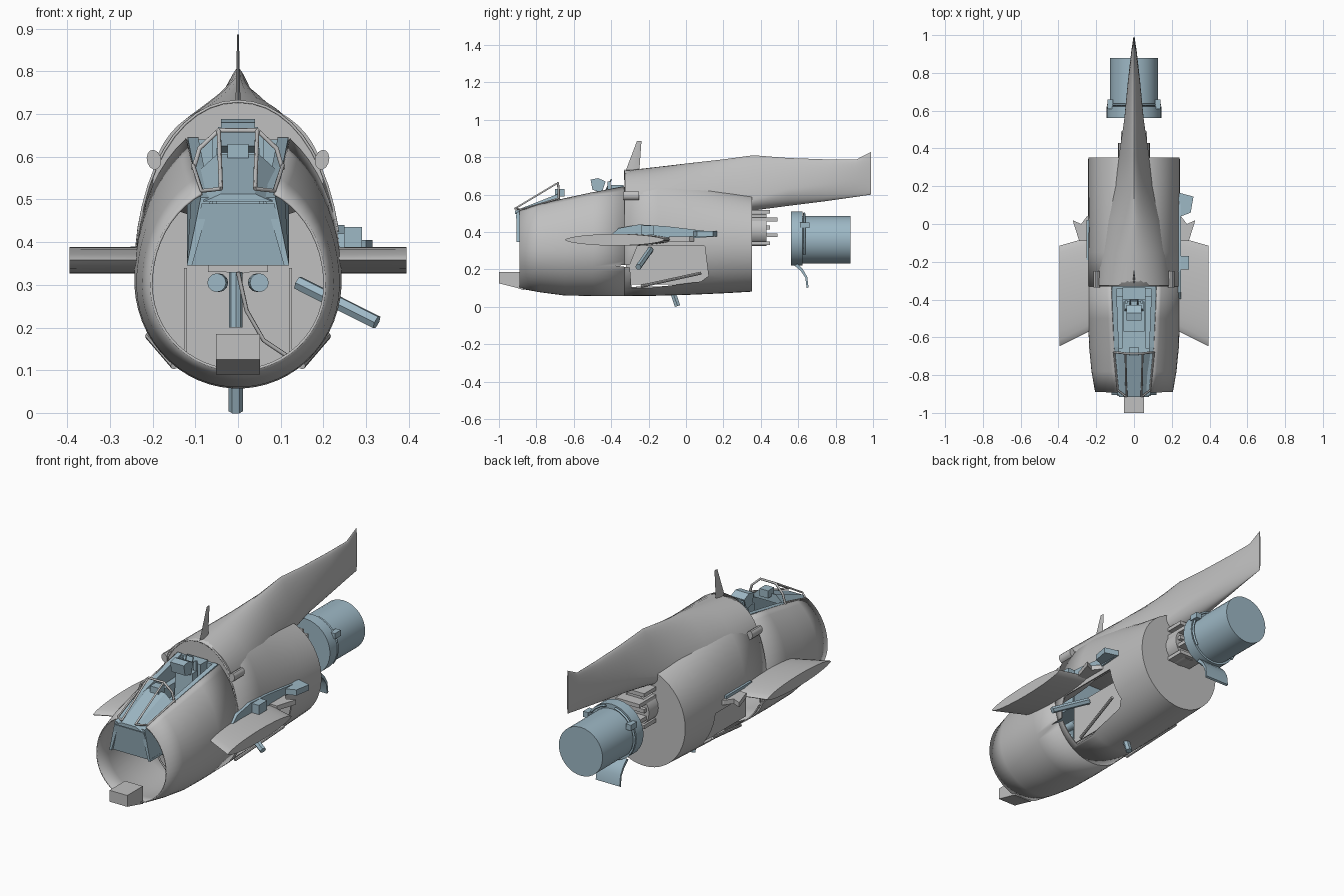
import bpy, bmesh, math
from mathutils import Vector

old = bpy.data.objects.get("Cube")
if old:
    bpy.data.objects.remove(old, do_unlink=True)


def material(name, rgb):
    m = bpy.data.materials.new(name)
    m.use_nodes = True
    m.diffuse_color = (*rgb, 1)
    m.node_tree.nodes["Principled BSDF"].inputs["Base Color"].default_value = (*rgb, 1)
    return m


GREY = material("skin grey", (0.53, 0.53, 0.53))
BLUE = material("primer blue", (0.34, 0.48, 0.56))


def finish(name, bm, mat, smooth=True):
    bmesh.ops.recalc_face_normals(bm, faces=bm.faces)
    me = bpy.data.meshes.new(name)
    bm.to_mesh(me)
    bm.free()
    ob = bpy.data.objects.new(name, me)
    bpy.context.collection.objects.link(ob)
    me.materials.append(mat)
    if smooth:
        bpy.ops.object.select_all(action='DESELECT')
        ob.select_set(True)
        bpy.context.view_layer.objects.active = ob
        bpy.ops.object.shade_smooth_by_angle(angle=math.radians(32))
    return ob


def loft(name, rings, mat, closed=True, cap_start=True, cap_end=True, smooth=True):
    bm = bmesh.new()
    vs = [[bm.verts.new(p) for p in r] for r in rings]
    n = len(vs[0])
    for a, b in zip(vs, vs[1:]):
        for i in range(n if closed else n - 1):
            j = (i + 1) % n
            bm.faces.new((a[i], a[j], b[j], b[i]))
    if cap_start:
        bm.faces.new(vs[0])
    if cap_end:
        bm.faces.new(vs[-1])
    return finish(name, bm, mat, smooth)


def box(name, x, y, z, mat):
    return loft(name, [[(a, y[0], z[0]), (a, y[1], z[0]), (a, y[1], z[1]), (a, y[0], z[1])]
                       for a in x], mat, smooth=False)


def plate(name, outline, x0, x1, mat):
    """Side outline (y, z) extruded across x."""
    return loft(name, [[(x, y, z) for y, z in outline] for x in (x0, x1)], mat, smooth=False)


def rod(name, a, b, r, mat, sides=8):
    a, b = Vector(a), Vector(b)
    q = (b - a).to_track_quat('Z', 'Y')
    rings = [[c + q @ Vector((r * math.cos(t), r * math.sin(t), 0))
              for t in (2 * math.pi * i / sides for i in range(sides))] for c in (a, b)]
    return loft(name, rings, mat)


def pipe(name, pts, r, mat):
    cu = bpy.data.curves.new(name, 'CURVE')
    cu.dimensions = '3D'
    cu.bevel_depth = r
    cu.bevel_resolution = 1
    cu.use_fill_caps = True
    s = cu.splines.new('POLY')
    s.points.add(len(pts) - 1)
    for p, co in zip(s.points, pts):
        p.co = (*co, 1)
    ob = bpy.data.objects.new(name, cu)
    cu.materials.append(mat)
    bpy.context.collection.objects.link(ob)
    return ob


def section(y, hw, bot, mid, top, power=2.0, gap=0.0, n=48):
    """Egg section; gap is the half width left open at the top."""
    start = math.asin((gap / hw) ** (power / 2)) if gap else 0
    ring = []
    for i in range(n):
        t = start + (2 * math.pi - 2 * start) * i / (n - 1 if gap else n)
        s, c = math.sin(t), math.cos(t)
        p = power if c > 0 else 2.0
        h = top - mid if c > 0 else mid - bot
        ring.append((math.copysign(abs(s) ** (2 / p), s) * hw, y,
                     mid + math.copysign(abs(c) ** (2 / p), c) * h))
    return ring


# Fuselage shells: open-topped nose and closed middle
nose = loft("front_fuselage", [section(*s) for s in (
    (-0.89, 0.203, 0.10, 0.30, 0.535, 2, 0.085),
    (-0.78, 0.222, 0.08, 0.30, 0.575, 2, 0.095),
    (-0.65, 0.235, 0.063, 0.30, 0.61, 2, 0.105),
    (-0.50, 0.24, 0.06, 0.31, 0.65, 2, 0.113),
    (-0.33, 0.24, 0.06, 0.32, 0.69, 2, 0.12))], GREY, False, False, False)
middle = loft("middle_fuselage", [section(*s) for s in (
    (-0.33, 0.24, 0.06, 0.32, 0.73, 2.1), (-0.15, 0.24, 0.062, 0.33, 0.715, 2.1),
    (0.02, 0.24, 0.067, 0.33, 0.68, 2), (0.2, 0.24, 0.075, 0.34, 0.63, 2),
    (0.35, 0.24, 0.083, 0.34, 0.60, 2))], GREY, True, False, True)

# Wheel bay openings on both sides
bay = [(-0.38, 0.22), (-0.30, 0.21), (-0.29, 0.08), (-0.27, 0.09), (0.08, 0.135),
       (0.12, 0.165), (0.10, 0.325), (-0.26, 0.325), (-0.30, 0.225)]
for ob in (nose, middle):
    m = ob.modifiers.new("skin", 'SOLIDIFY')
    m.thickness = 0.006
    m.offset = 0
for side, sx in (("left", 1), ("right", -1)):
    cutter = plate(side + "_bay_cutter", bay, sx * 0.13, sx * 0.3, GREY)
    cutter.hide_render = True
    cutter.hide_set(True)
    for ob in (nose, middle):
        m = ob.modifiers.new("bay", 'BOOLEAN')
        m.operation = 'DIFFERENCE'
        m.solver = 'EXACT'
        m.object = cutter
    plate(side + "_bay_liner", [(-0.32, 0.12), (0.13, 0.12), (0.13, 0.34), (-0.32, 0.34)],
          sx * 0.12, sx * 0.126, GREY)
    rod(side + "_bay_brace", (sx * 0.15, -0.24, 0.11), (sx * 0.21, 0.08, 0.18), 0.008, GREY)

    # Wing stub: thin lens section, wider at the tip
    rings = []
    for x, y0, y1 in ((0.2, -0.55, -0.06), (0.395, -0.648, -0.115)):
        ring = []
        for i in range(24):
            t = 2 * math.pi * i / 24
            f = 0.5 - 0.5 * math.cos(t)
            z = math.copysign(abs(math.sin(t)) ** 1.2, math.sin(t)) * 0.031
            ring.append((sx * x, y0 + (y1 - y0) * f, 0.358 + z))
        rings.append(ring)
    loft(side + "_wing_stub", rings, GREY)
    # Fairing behind the wing root
    loft(side + "_wing_fairing", [[(sx * x, y, z) for x, y in (
        (0.2, -0.09), (0.29, -0.09), (0.325, 0.02), (0.28, 0.0), (0.25, 0.04), (0.2, 0.06))]
        for z in (0.35, 0.375)], GREY, smooth=False)
    # Small scoop on the shoulder
    loft(side + "_shoulder_scoop", [[(sx * (0.197 + 0.015 * math.cos(t) + 0.008 * math.sin(t)), y,
          0.593 + 0.022 * math.sin(t) - 0.008 * math.cos(t)) for t in
          (2 * math.pi * i / 12 for i in range(12))] for y in (-0.335, -0.25)], GREY)

# Dorsal spine tapering to the tail
loft("dorsal_spine", [section(*s) for s in (
    (-0.325, 0.2, 0.5, 0.54, 0.728, 2), (-0.15, 0.19, 0.45, 0.52, 0.748, 1.8),
    (0.02, 0.16, 0.45, 0.52, 0.768, 1.6), (0.2, 0.11, 0.46, 0.54, 0.788, 1.4),
    (0.36, 0.08, 0.515, 0.57, 0.81, 1.3), (0.55, 0.052, 0.54, 0.62, 0.795, 1.5),
    (0.75, 0.033, 0.565, 0.65, 0.788, 1.7), (0.91, 0.015, 0.588, 0.68, 0.787, 2),
    (0.99, 0.003, 0.60, 0.70, 0.828, 2))], GREY)

# Blade antenna
loft("blade_antenna", [[(0, y0, z), (w, (y0 + y1) / 2, z), (0, y1, z), (-w, (y0 + y1) / 2, z)]
     for y0, y1, z, w in ((-0.325, -0.25, 0.72, 0.006), (-0.262, -0.238, 0.887, 0.002))], GREY)

# Intake ramp at the lip
plate("intake_ramp", [(-1.0, 0.185), (-0.87, 0.185), (-0.87, 0.09), (-0.9, 0.1), (-1.0, 0.125)],
      -0.052, 0.052, GREY)

# Cockpit tub
loft("cockpit_floor", [[(-0.12, y, z), (0.12, y, z), (0.12, y, z + 0.012), (-0.12, y, z + 0.012)]
     for y, z in ((-0.89, 0.345), (-0.33, 0.345))], BLUE, smooth=False)
loft("front_bulkhead", [[(-0.12, y, 0.345), (0.12, y, 0.345), (0.085, y - 0.02, 0.49),
     (-0.085, y - 0.02, 0.49)] for y in (-0.89, -0.88)], BLUE, smooth=False)
box("rear_bulkhead", (-0.115, 0.115), (-0.345, -0.33), (0.345, 0.64), BLUE)
for side, sx in (("left", 1), ("right", -1)):
    loft(side + "_cockpit_wall", [[(sx * 0.12, y, 0.345), (sx * w, y, z), (sx * (w - 0.025), y, z),
         (sx * 0.108, y, 0.345)] for y, w, z in ((-0.905, 0.087, 0.505), (-0.65, 0.105, 0.58),
         (-0.335, 0.118, 0.645))], BLUE, smooth=False)
    # Windscreen frame bars and side consoles
    pipe(side + "_windscreen_bar", [(sx * 0.04, -0.915, 0.525), (sx * 0.045, -0.69, 0.66)], 0.005, GREY)
    pipe(side + "_windscreen_sill", [(sx * 0.04, -0.915, 0.525), (sx * 0.085, -0.88, 0.52),
         (sx * 0.105, -0.68, 0.58)], 0.005, GREY)
    box(side + "_console", (sx * 0.06, sx * 0.105), (-0.66, -0.38), (0.45, 0.54), BLUE)
    box(side + "_seat_rail", (sx * 0.035, sx * 0.047), (-0.42, -0.405), (0.4, 0.67), BLUE)
pipe("windscreen_arch", [(-0.105, -0.68, 0.57), (-0.09, -0.68, 0.62), (-0.045, -0.685, 0.662),
     (0.045, -0.685, 0.662), (0.09, -0.68, 0.62), (0.105, -0.68, 0.57)], 0.006, GREY)
loft("instrument_coaming", [[(-w, y, z), (-w * 0.5, y, z + h), (w * 0.5, y, z + h), (w, y, z)]
     for y, w, z, h in ((-0.915, 0.08, 0.495, 0.018), (-0.68, 0.1, 0.56, 0.045))], BLUE, smooth=False)
box("gunsight", (-0.025, 0.025), (-0.70, -0.65), (0.59, 0.63), BLUE)

# Ejection seat
box("seat_pan", (-0.055, 0.055), (-0.57, -0.41), (0.42, 0.48), BLUE)
plate("seat_back", [(-0.46, 0.48), (-0.42, 0.48), (-0.41, 0.62), (-0.45, 0.62)], -0.05, 0.05, BLUE)
plate("headrest", [(-0.50, 0.625), (-0.45, 0.61), (-0.43, 0.67), (-0.47, 0.688), (-0.51, 0.68)],
      -0.04, 0.04, BLUE)
box("rear_equipment", (-0.06, 0.06), (-0.40, -0.335), (0.58, 0.65), BLUE)
pipe("seat_handle", [(-0.02, -0.43, 0.62), (-0.02, -0.40, 0.68), (0.02, -0.40, 0.68),
     (0.02, -0.43, 0.62)], 0.004, BLUE)

# Intake interior fittings
for sx in (1, -1):
    rod("intake_actuator", (sx * 0.05, -0.7, 0.305), (sx * 0.045, -0.4, 0.305), 0.022, BLUE, 12)
rod("intake_strut", (-0.005, -0.5, 0.2), (-0.005, -0.5, 0.33), 0.016, BLUE)
pipe("intake_hose", [(0, -0.7, 0.33), (0.02, -0.68, 0.24), (0.06, -0.66, 0.17), (0.12, -0.64, 0.13)],
     0.005, GREY)

# Wing root machinery on the left side
plate("root_hinge_plate", [(-0.40, 0.385), (-0.36, 0.42), (-0.25, 0.44), (-0.1, 0.43), (0.15, 0.40),
      (0.155, 0.375), (0.02, 0.365), (-0.2, 0.375)], 0.22, 0.25, BLUE)
loft("flap_bracket", [[(0.22, 0.03, z), (0.3, 0.06, z), (0.315, 0.145, z), (0.24, 0.165, z)]
     for z in (0.375, 0.405)], BLUE, smooth=False)
box("hinge_block", (0.24, 0.29), (-0.24, -0.17), (0.385, 0.435), BLUE)
box("right_root_strip", (-0.252, -0.236), (-0.19, 0.02), (0.375, 0.39), BLUE)
rod("left_stub_pipe", (0.14, -0.19, 0.305), (0.325, -0.255, 0.212), 0.017, BLUE, 6)
rod("belly_stub_pipe", (-0.005, -0.075, 0.09), (-0.005, -0.045, 0.004), 0.017, BLUE, 6)

# Exhaust duct and engine
rod("exhaust_duct", (0, 0.34, 0.41), (0, 0.43, 0.41), 0.085, GREY, 20)
for i in range(5):
    z = 0.33 + i * 0.042
    box("duct_rib", (-0.07, 0.07), (0.34, 0.45 + 0.04 * (i % 2)), (z, z + 0.02), GREY)
rod("engine_case", (0, 0.6, 0.358), (0, 0.88, 0.358), 0.128, BLUE, 32)
rod("engine_flange", (0, 0.562, 0.365), (0, 0.622, 0.365), 0.145, BLUE, 32)
loft("engine_lower_shroud", [[(x, y, z) for y, z in ((0.595, 0.23), (0.625, 0.2), (0.648, 0.16),
     (0.655, 0.105), (0.645, 0.1), (0.638, 0.155), (0.615, 0.19), (0.58, 0.22))]
     for x in (-0.07, 0.07)], BLUE)
for sx in (1, -1):
    pipe("engine_line", [(sx * (0.14 * math.sin(t)), 0.632, 0.362 + 0.14 * math.cos(t))
         for t in (0.2 + 0.25 * i for i in range(9))], 0.006, BLUE)
    box("engine_mount", (sx * 0.11, sx * 0.14), (0.61, 0.66), (0.42, 0.45), BLUE)
